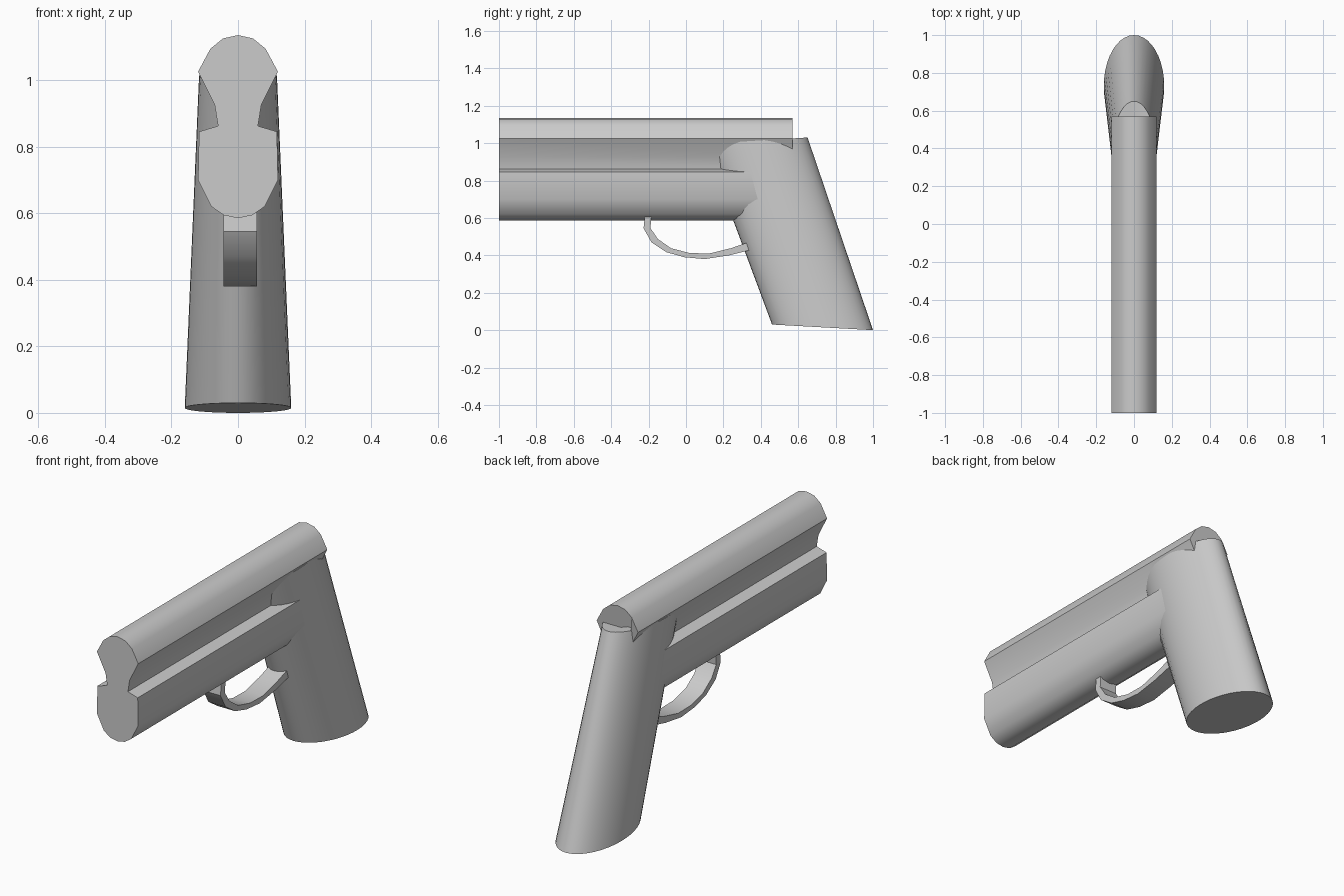
import bpy, bmesh
from math import sin, cos, pi, radians

if "Cube" in bpy.data.objects:
    bpy.data.objects.remove(bpy.data.objects["Cube"])


def make_object(name, verts, faces):
    mesh = bpy.data.meshes.new(name)
    mesh.from_pydata(verts, [], faces)
    bm = bmesh.new()
    bm.from_mesh(mesh)
    bmesh.ops.recalc_face_normals(bm, faces=bm.faces)
    bm.to_mesh(mesh)
    bm.free()
    obj = bpy.data.objects.new(name, mesh)
    bpy.context.collection.objects.link(obj)
    bpy.context.view_layer.objects.active = obj
    obj.select_set(True)
    bpy.ops.object.shade_smooth_by_angle(angle=radians(35))
    obj.select_set(False)
    return obj


def bridge(name, ring_a, ring_b):
    """Closed solid between two matching rings, with end caps."""
    n = len(ring_a)
    faces = [(i, (i + 1) % n, n + (i + 1) % n, n + i) for i in range(n)]
    faces += [tuple(range(n)), tuple(range(n, 2 * n))]
    return make_object(name, ring_a + ring_b, faces)


# Barrel: waisted double-lobe profile run from front to back
half = [(0.045, 1.125), (0.083, 1.094), (0.12, 1.025), (0.07, 0.925),
        (0.06, 0.862), (0.117, 0.845), (0.12, 0.70), (0.08, 0.62), (0.043, 0.594)]
profile = [(0, 1.135)] + half + [(0, 0.585)] + [(-x, z) for x, z in reversed(half)]
front = [(x, -1.0, z) for x, z in profile]
back = [(x, 0.57 if z > 0.9 else 0.48, z) for x, z in profile]
bridge("barrel", front, back)


# Grip: slanted, slightly tapered elliptical column
def ellipse(cy, cz, rx, ry, tilt, n=40):
    return [(rx * cos(2 * pi * i / n), cy + ry * sin(2 * pi * i / n),
             cz + tilt * sin(2 * pi * i / n)) for i in range(n)]


bridge("grip", ellipse(0.73, 0.015, 0.16, 0.27, -0.015),
       ellipse(0.375, 1.013, 0.117, 0.275, 0.017))

# Trigger guard: thin curved strip under the barrel
outer = [(-0.22, 0.61), (-0.227, 0.545), (-0.185, 0.47), (-0.105, 0.417),
         (-0.01, 0.39), (0.1, 0.38), (0.23, 0.40), (0.365, 0.433)]
inner = [(-0.185, 0.61), (-0.19, 0.545), (-0.15, 0.487), (-0.08, 0.438),
         (0.02, 0.412), (0.125, 0.41), (0.24, 0.438), (0.35, 0.476)]
loop = outer + inner[::-1]
bridge("trigger_guard", [(-0.043, y, z) for y, z in loop],
       [(0.057, y, z) for y, z in loop])
